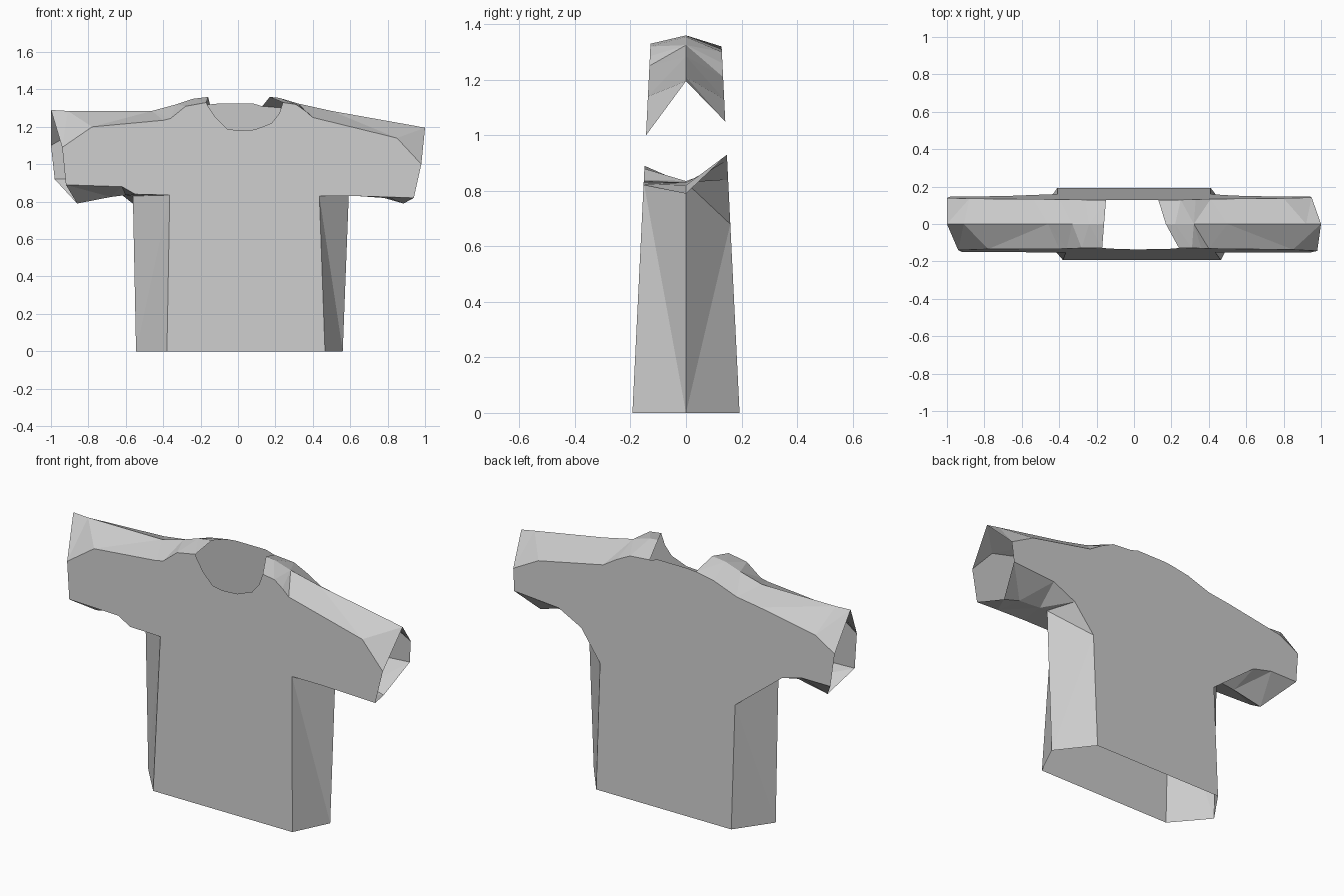
import bpy, bmesh

if "Cube" in bpy.data.objects:
    bpy.data.objects.remove(bpy.data.objects["Cube"])

# Seams as (x, z) profiles: front panel edge, middle ridge (y = 0), back panel edge
left_side = (  # hem -> armpit -> under sleeve -> cuff
    [(-.38, 0), (-.365, .835), (-.55, .84), (-.62, .88), (-.92, .89)],
    [(-.545, 0), (-.562, .83), (-.60, .835), (-.68, .825), (-.86, .79)],
    [(-.41, 0), (-.41, .67), (-.69, .89), (-.81, .92), (-.98, .92)])
left_top = (  # cuff -> shoulder -> neck
    [(-.94, 1.09), (-.78, 1.20), (-.40, 1.235), (-.36, 1.245), (-.28, 1.31), (-.17, 1.33)],
    [(-1.0, 1.29), (-.91, 1.285), (-.46, 1.285), (-.33, 1.32), (-.24, 1.35), (-.16, 1.36)],
    [(-1.0, 1.10), (-.88, 1.17), (-.54, 1.23), (-.40, 1.25), (-.26, 1.30), (-.15, 1.32)])
right_side = (
    [(.465, 0), (.435, .83), (.62, .83), (.80, .825), (.94, .82)],
    [(.56, 0), (.592, .83), (.64, .83), (.78, .82), (.885, .79)],
    [(.41, 0), (.41, .68), (.53, .84), (.67, .91), (.94, .93)])
right_top = (
    [(.98, 1.0), (.85, 1.14), (.40, 1.25), (.36, 1.285), (.31, 1.32), (.24, 1.33)],
    [(1.0, 1.195), (.92, 1.21), (.50, 1.285), (.32, 1.325), (.22, 1.355), (.17, 1.36)],
    [(.95, 1.05), (.80, 1.13), (.41, 1.21), (.33, 1.26), (.25, 1.30), (.13, 1.31)])
front_neck = [(-.16, 1.31), (-.12, 1.25), (-.06, 1.19), (0, 1.18), (.09, 1.185),
              (.18, 1.22), (.22, 1.27)]
back_neck = [(-.10, 1.325), (.08, 1.325)]

bm = bmesh.new()


def make_row(points, side):
    """Vertices of one seam; side -1 front, 0 ridge, 1 back; panels lean inward."""
    return [bm.verts.new((x, side * (.193 - .049 * z), z)) for x, z in points]


def bridge(a, b):
    """Quad strip between two seams."""
    for i in range(len(a) - 1):
        bm.faces.new((a[i], a[i + 1], b[i + 1], b[i]))


# Side, under-sleeve and shoulder strips
rows = [[make_row(p, s) for p, s in zip(part, (-1, 0, 1))]
        for part in (left_side, left_top, right_side, right_top)]
for front, ridge, back in rows:
    bridge(front, ridge)
    bridge(ridge, back)

# Flat front and back panels; hem, neck and cuffs stay open
for k, neck, side in ((0, front_neck, -1), (2, back_neck, 1)):
    ls, lt, rs, rt = (r[k] for r in rows)
    bm.faces.new(ls + lt + make_row(neck, side) + rt[::-1] + rs[::-1])

bmesh.ops.recalc_face_normals(bm, faces=bm.faces)
bmesh.ops.triangulate(bm, faces=[f for f in bm.faces if len(f.verts) > 3])
# The front panel must face forward
front_sum = sum(f.normal.y * f.calc_area() for f in bm.faces
                if f.calc_center_median().y < -.12)
if front_sum > 0:
    bmesh.ops.reverse_faces(bm, faces=bm.faces)

mesh = bpy.data.meshes.new("shirt")
bm.to_mesh(mesh)
bm.free()
shirt = bpy.data.objects.new("shirt", mesh)
bpy.context.collection.objects.link(shirt)
